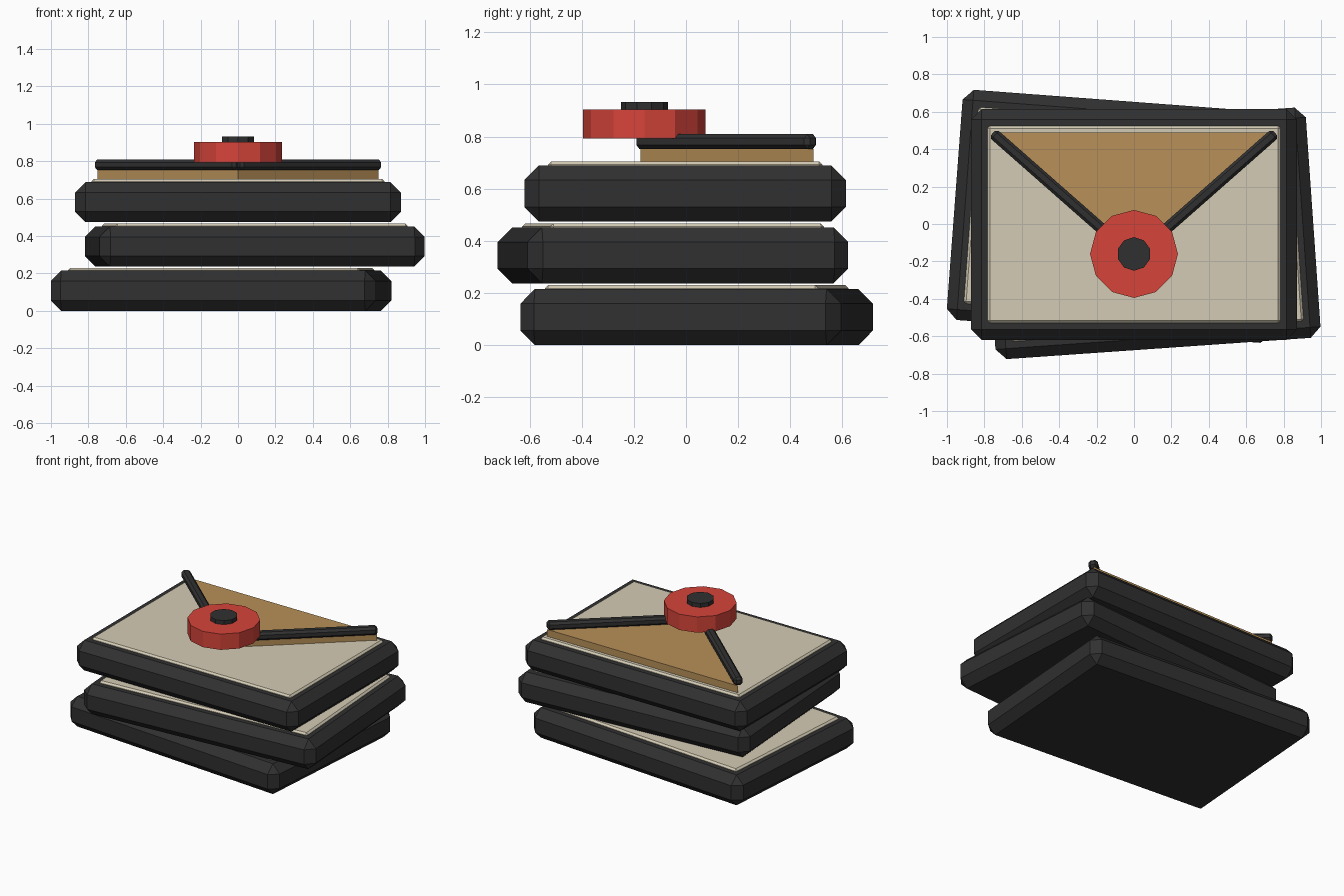
import bpy, bmesh, math
from mathutils import Vector, Matrix

if "Cube" in bpy.data.objects:
    bpy.data.objects.remove(bpy.data.objects["Cube"])


def material(name, rgb):
    m = bpy.data.materials.new(name)
    m.diffuse_color = (*rgb, 1)
    m.use_nodes = True
    m.node_tree.nodes["Principled BSDF"].inputs["Base Color"].default_value = m.diffuse_color
    return m


DARK = material("charcoal", (0.03, 0.03, 0.03))
CREAM = material("cream paper", (0.66, 0.60, 0.46))
TAN = material("tan paper", (0.48, 0.28, 0.098))
RED = material("wax red", (0.67, 0.058, 0.042))


def finish(bm, name, mat):
    bmesh.ops.recalc_face_normals(bm, faces=bm.faces)
    me = bpy.data.meshes.new(name)
    bm.to_mesh(me)
    bm.free()
    me.materials.append(mat)
    ob = bpy.data.objects.new(name, me)
    bpy.context.collection.objects.link(ob)
    return ob


def box(name, mat, center, size, angle, chamfer):
    """Chamfered box turned about z."""
    bm = bmesh.new()
    bmesh.ops.create_cube(bm, size=1)
    bmesh.ops.scale(bm, vec=size, verts=bm.verts)
    bmesh.ops.bevel(bm, geom=bm.edges[:], offset=chamfer, segments=1,
                    affect='EDGES', clamp_overlap=True)
    bm.transform(Matrix.Translation(center) @ Matrix.Rotation(angle, 4, 'Z'))
    return finish(bm, name, mat)


def disc(name, mat, sides, radius, y, z0, z1):
    """Upright prism with a corner pointing to the back."""
    ring = [(radius * math.sin(math.tau * i / sides),
             y + radius * math.cos(math.tau * i / sides)) for i in range(sides)]
    return prism(name, mat, ring, z0, z1)


def prism(name, mat, outline, z0, z1):
    bm = bmesh.new()
    face = bm.faces.new([bm.verts.new((x, y, z0)) for x, y in outline])
    ext = bmesh.ops.extrude_face_region(bm, geom=[face], use_keep_orig=True)
    top = [g for g in ext["geom"] if isinstance(g, bmesh.types.BMVert)]
    bmesh.ops.translate(bm, verts=top, vec=(0, 0, z1 - z0))
    return finish(bm, name, mat)


# Three stacked envelopes: dark case plus slightly raised paper panel
STACK = [("bottom", -0.09, 0.041, -4.3),
         ("middle", 0.089, -0.05, 4.0),
         ("top", 0.0, -0.003, 0.0)]
for i, (label, x, y, deg) in enumerate(STACK):
    z = 0.237 * i
    a = math.radians(deg)
    box(label + "_envelope_case", DARK, (x, y, z + 0.1075),
        (1.742, 1.234, 0.215), a, 0.056)
    box(label + "_envelope_panel", CREAM, (x, y, z + 0.205),
        (1.566, 1.052, 0.05), a, 0.012)

# Triangular flap
prism("flap", TAN, [(-0.75, 0.489), (0, -0.175), (0.75, 0.489)], 0.702, 0.753)

# Dark trim along the two sloping flap edges
for side, label in ((-1, "left"), (1, "right")):
    p, q = Vector((side * 0.755, 0.486, 0.781)), Vector((0, -0.178, 0.781))
    d = q - p
    box(label + "_flap_trim", DARK, (p + q) / 2, (d.length, 0.06, 0.056),
        math.atan2(d.y, d.x), 0.015)

# Wax seal and its centre button
disc("wax_seal", RED, 12, 0.235, -0.16, 0.792, 0.904)
disc("seal_button", DARK, 10, 0.09, -0.16, 0.89, 0.932)
